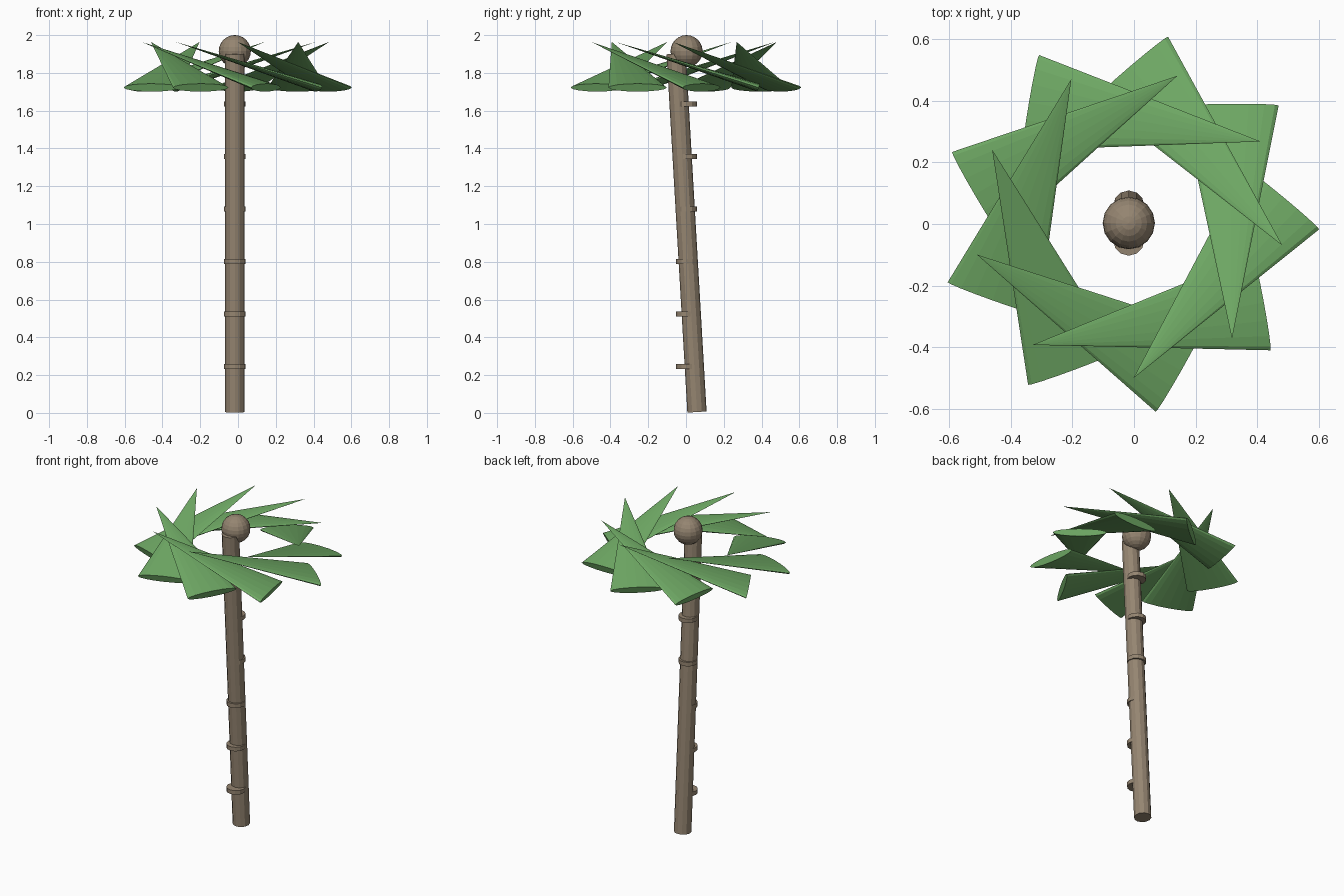
import bpy, math
from mathutils import Matrix

if "Cube" in bpy.data.objects:
    bpy.data.objects.remove(bpy.data.objects["Cube"])

CX, CY = -0.017, 0.003   # trunk centre line in plan


def material(name, color):
    m = bpy.data.materials.new(name)
    m.diffuse_color = (*color, 1)
    m.use_nodes = True
    m.node_tree.nodes["Principled BSDF"].inputs["Base Color"].default_value = m.diffuse_color
    return m


bark = material("bark", (0.30, 0.235, 0.165))
green = material("leaf_green", (0.16, 0.40, 0.13))


def finish(name, mat):
    ob = bpy.context.object
    ob.name = name
    ob.data.materials.append(mat)
    return ob


# leaning trunk
bpy.ops.mesh.primitive_cylinder_add(vertices=12, radius=0.051, depth=1.9,
                                    location=(CX, CY, 0.953), rotation=(0.058, 0, 0))
finish("trunk", bark)

# bark rings stacked on the vertical centre line
for i in range(6):
    bpy.ops.mesh.primitive_cylinder_add(vertices=12, radius=0.056, depth=0.026,
                                        location=(CX, CY, 0.246 + 0.278 * i))
    finish(f"trunk_ring_{i + 1}", bark)

# round crown at the top
bpy.ops.mesh.primitive_uv_sphere_add(segments=16, ring_count=12, radius=0.085,
                                     location=(CX, CY, 1.915))
finish("crown", bark)

# nine flattened cone fronds, set tangentially around the crown
for i in range(9):
    bpy.ops.mesh.primitive_cone_add(vertices=16, radius1=0.157, radius2=0, depth=0.795)
    ob = finish(f"frond_{i + 1}", green)
    ob.data.transform(Matrix.Translation((CX, CY, 1.843))
                      @ Matrix.Rotation(math.radians(40 * i + 0.4), 4, 'Z')
                      @ Matrix.Translation((0.333, 0, 0))
                      @ Matrix.Rotation(math.radians(72.3), 4, 'X')
                      @ Matrix.Diagonal((1, 0.14, 1, 1)))
